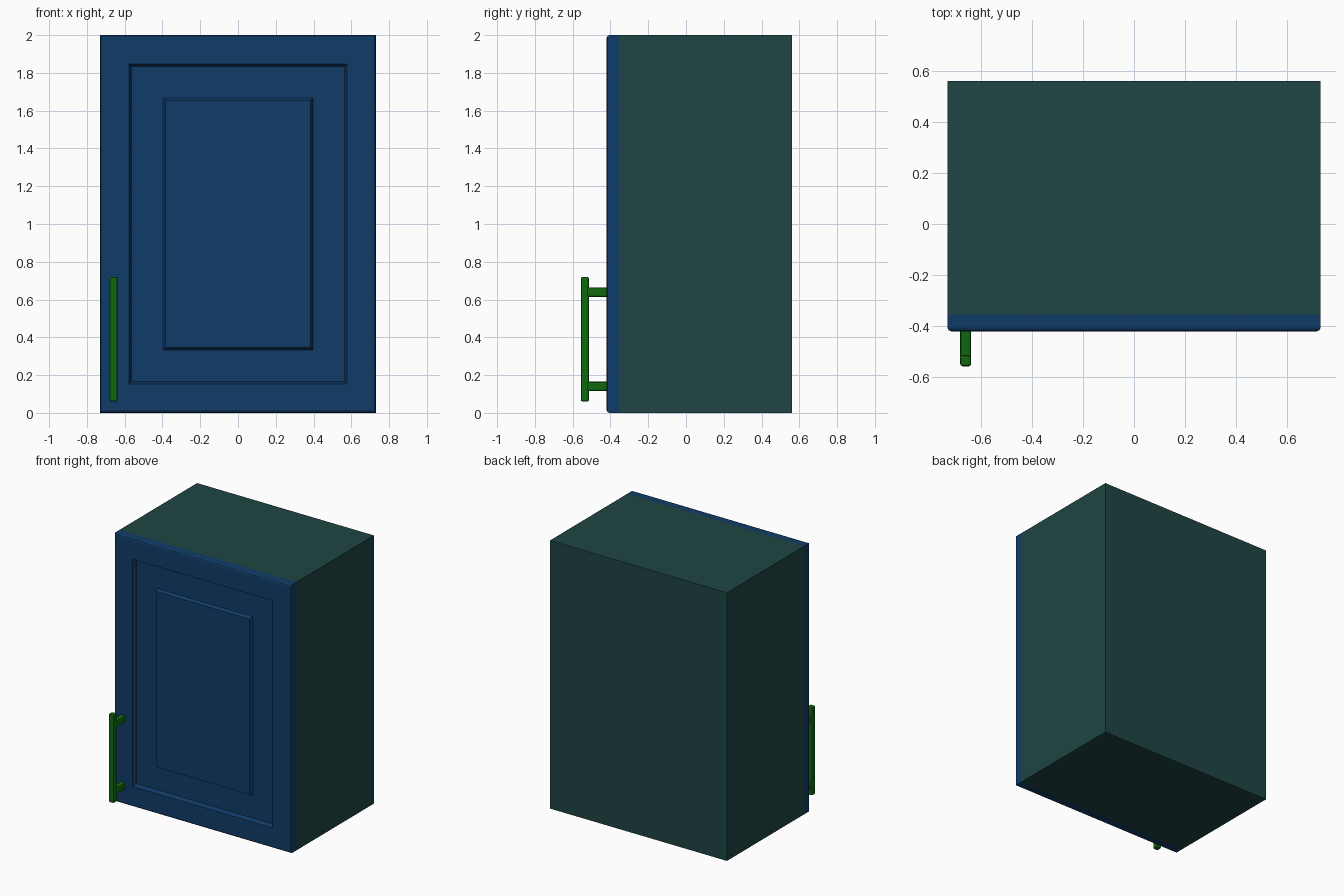
import bpy
import bmesh

if "Cube" in bpy.data.objects:
    bpy.data.objects.remove(bpy.data.objects["Cube"])

W, H = 0.73, 2.0           # half width and height of the cabinet
BACK, SEAM, FRONT = 0.56, -0.355, -0.42


def material(name, rgb):
    m = bpy.data.materials.new(name)
    m.diffuse_color = (*rgb, 1)
    m.use_nodes = True
    m.node_tree.nodes["Principled BSDF"].inputs["Base Color"].default_value = m.diffuse_color
    return m


body_mat = material("dark_teal", (0.013, 0.06, 0.056))
door_mat = material("blue", (0.005, 0.045, 0.14))
metal_mat = material("green", (0.005, 0.14, 0.005))


def finish(bm, name, mat):
    bmesh.ops.recalc_face_normals(bm, faces=bm.faces)
    me = bpy.data.meshes.new(name)
    bm.to_mesh(me)
    bm.free()
    ob = bpy.data.objects.new(name, me)
    bpy.context.collection.objects.link(ob)
    me.materials.append(mat)
    return ob


def box(name, lo, hi, mat, bevel=0):
    bm = bmesh.new()
    bmesh.ops.create_cube(bm, size=1)
    for v in bm.verts:
        v.co = [(a + b) / 2 + c * (b - a) for a, b, c in zip(lo, hi, v.co)]
    ob = finish(bm, name, mat)
    if bevel:
        mod = ob.modifiers.new("bevel", 'BEVEL')
        mod.width = bevel
        mod.segments = 2
    return ob


# Cabinet body
box("cabinet_body", (-W, SEAM, 0), (W, BACK, H), body_mat)

# Door: rectangular rings (inset from the edge, y) from the back to the raised panel
rings = [(0, SEAM), (0, FRONT + 0.014), (0.005, FRONT + 0.004), (0.014, FRONT),
         (0.153, FRONT), (0.165, FRONT + 0.03),
         (0.333, FRONT + 0.03), (0.345, FRONT + 0.008)]
bm = bmesh.new()
loops = []
for i, y in rings:
    x, z0, z1 = W - i, i, H - i
    loops.append([bm.verts.new(p) for p in
                  ((-x, y, z0), (x, y, z0), (x, y, z1), (-x, y, z1))])
for a, b in zip(loops, loops[1:]):
    for k in range(4):
        n = (k + 1) % 4
        bm.faces.new((a[k], a[n], b[n], b[k]))
bm.faces.new(loops[0])
bm.faces.new(loops[-1])
finish(bm, "door", door_mat)

# Bar handle with two posts
box("handle_bar", (-0.68, -0.557, 0.06), (-0.637, -0.513, 0.72), metal_mat, 0.01)
for label, z in (("lower", 0.14), ("upper", 0.638)):
    box(f"handle_post_{label}", (-0.68, -0.53, z - 0.025),
        (-0.637, FRONT + 0.01, z + 0.025), metal_mat, 0.01)
